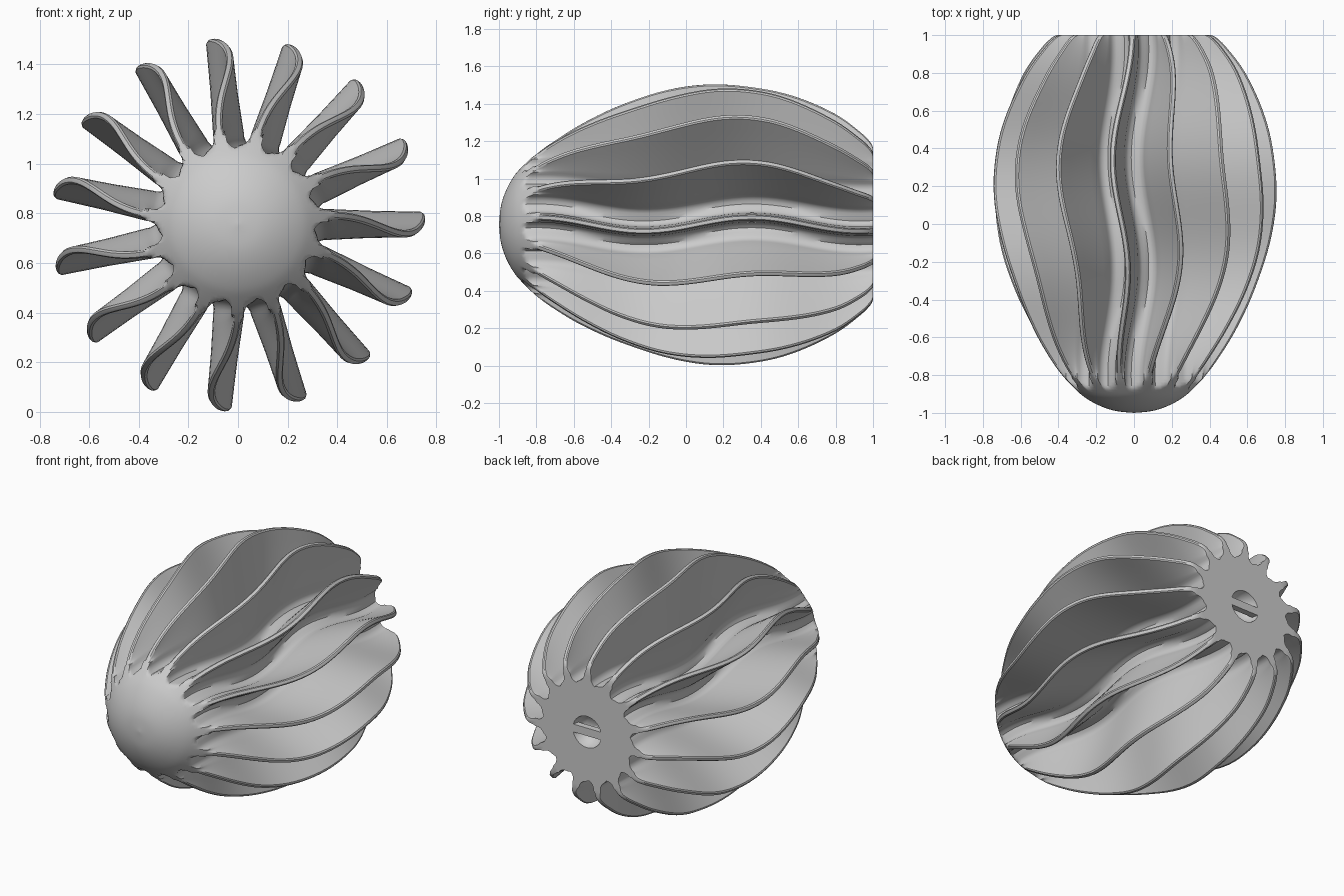
import bpy, bmesh
from math import sin, cos, pi, radians, hypot, sqrt

if "Cube" in bpy.data.objects:
    bpy.data.objects.remove(bpy.data.objects["Cube"])

FINS, CZ = 15, 0.755
PITCH = 2 * pi / FINS
HALF = PITCH / 2

# Outer egg profile: (y, radius)
PROFILE = [(-1, 0.0), (-0.99, 0.095), (-0.965, 0.175), (-0.925, 0.25), (-0.88, 0.305),
           (-0.8, 0.382), (-0.7, 0.455), (-0.55, 0.545), (-0.35, 0.638), (-0.1, 0.72),
           (0.15, 0.755), (0.4, 0.735), (0.6, 0.682), (0.8, 0.59), (0.93, 0.495),
           (0.985, 0.44), (1.0, 0.41)]


def smooth_path(pts, n):
    """Catmull-Rom curve through the profile points."""
    out = []
    for i in range(len(pts) - 1):
        p0, p1 = pts[max(i - 1, 0)], pts[i]
        p2, p3 = pts[i + 1], pts[min(i + 2, len(pts) - 1)]
        for k in range(n):
            t = k / n
            out.append(tuple(0.5 * (2 * b + (c - a) * t + (2 * a - 5 * b + 4 * c - d) * t * t
                                    + (3 * b - a - 3 * c + d) * t ** 3)
                             for a, b, c, d in zip(p0, p1, p2, p3)))
    return out + [pts[-1]]


def half_fin(R):
    """(tangential, radial) points from groove floor up to the fin tip."""
    rc, rg, pts = 0.362, 0.051, []
    for deg in (12, 32, 52, 72, 90):
        a = radians(deg)
        d, w = rc - rg * cos(a), rg * sin(a)
        pts.append((d * sin(HALF) - w * cos(HALF), d * cos(HALF) + w * sin(HALF)))
    u0, v0 = pts[-1]
    top = max(R, v0 + 0.012)
    for f in (0.2, 0.5, 0.8):
        pts.append((u0 + (0.016 - u0) * min(1, f * 1.6), v0 + (top - 0.012 - v0) * f))
    pts += [(0.015, top - 0.010), (0.009, top - 0.002)]
    return pts


def section(y, R):
    """Full closed ring of the finned body at one station."""
    s = 0.037 * cos(2 * pi * (y - 0.35) / 1.15)
    half = half_fin(R)
    outline = [(-u, v) for u, v in half] + [(0, max(R, 0.376))] + [(u, v) for u, v in reversed(half)]
    ring = []
    for k in range(FINS):
        c, n = cos(k * PITCH), sin(k * PITCH)
        for u, v in outline:
            u += s
            if R > 0.37 and hypot(u, v) > R:
                v = sqrt(R * R - u * u)
            h = hypot(u, v)
            if h > R:
                u, v = u * R / h, v * R / h
            ring.append((v * c - u * n, y, CZ + v * n + u * c))
    return ring


# Finned body: stations along the egg, then the flat back and the small socket
stations = smooth_path(PROFILE, 5)
stations[0] = (-1, 0.0005)
stations += [(1, 0.36), (1, 0.30), (1, 0.1), (0.96, 0.092), (0.92, 0.06), (0.9, 0.0005)]
bm = bmesh.new()
rings = [[bm.verts.new(p) for p in section(y, R)] for y, R in stations]
for a, b in zip(rings, rings[1:]):
    for i in range(len(a)):
        j = (i + 1) % len(a)
        bm.faces.new((a[i], a[j], b[j], b[i]))
bm.faces.new(rings[0])
bm.faces.new(rings[-1])
bmesh.ops.remove_doubles(bm, verts=bm.verts, dist=0.0006)
bmesh.ops.recalc_face_normals(bm, faces=bm.faces)
mesh = bpy.data.meshes.new("finned_body")
bm.to_mesh(mesh)
bm.free()
body = bpy.data.objects.new("finned_body", mesh)
bpy.context.collection.objects.link(body)
bpy.context.view_layer.objects.active = body
body.select_set(True)
bpy.ops.object.shade_smooth_by_angle(angle=radians(35))

# Hanging bar across the back socket
bpy.ops.mesh.primitive_cube_add(size=1, location=(0, 0.98, CZ))
bar = bpy.context.object
bar.name = "hanging_bar"
bar.scale = (0.2, 0.04, 0.05)
